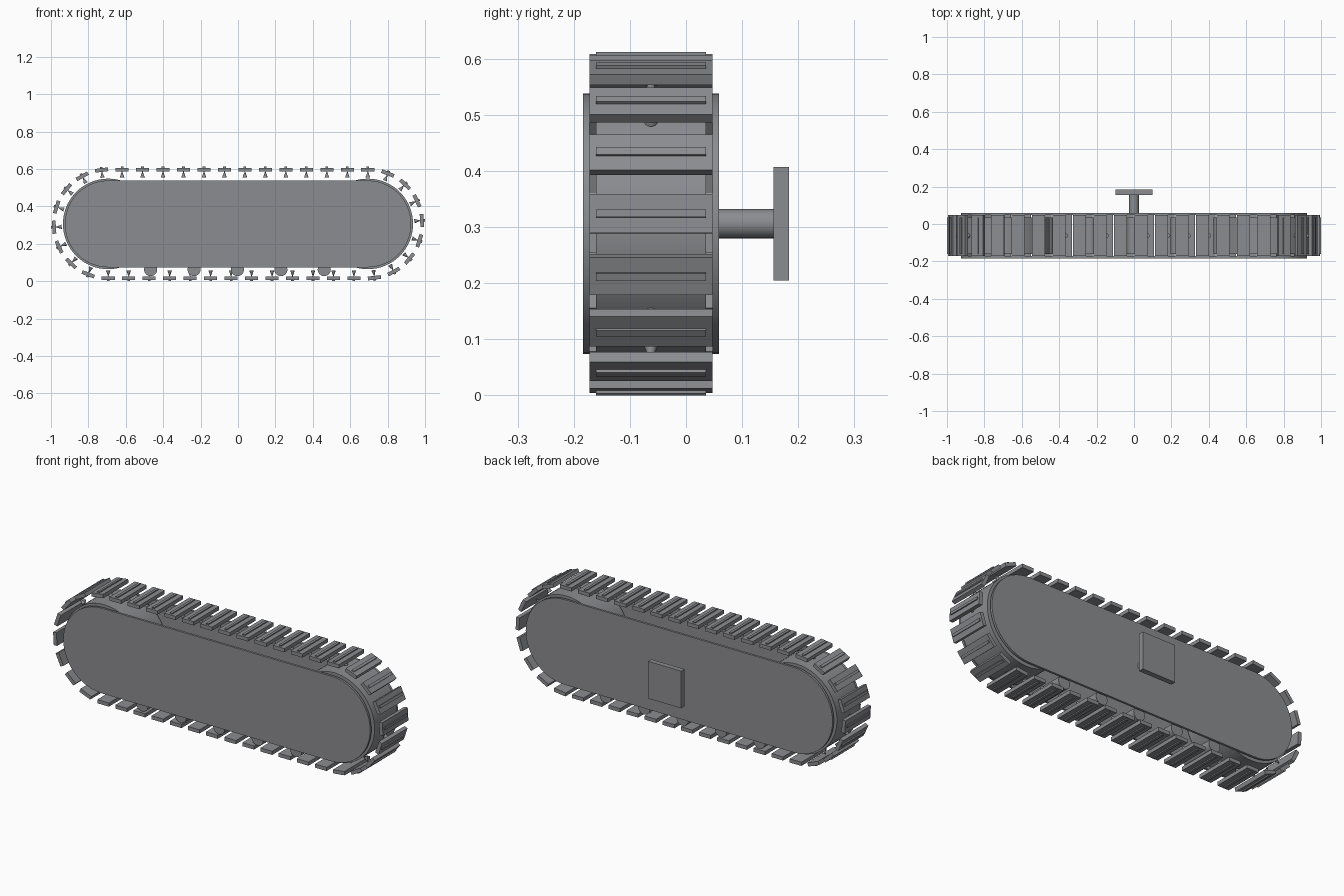
import bpy, bmesh, math
from mathutils import Matrix, Vector

if "Cube" in bpy.data.objects:
    bpy.data.objects.remove(bpy.data.objects["Cube"])

CX, CZ, CY = 0.694, 0.306, -0.0625     # end-wheel x, axis height, track mid-plane
R_TRACK = 0.29
PADS = 42

# Dark steel colour for every part
STEEL = bpy.data.materials.new("dark_steel")
STEEL.diffuse_color = (0.26, 0.265, 0.28, 1)
STEEL.use_nodes = True
STEEL.node_tree.nodes["Principled BSDF"].inputs["Base Color"].default_value = STEEL.diffuse_color


def finish(bm, name, smooth=False):
    bmesh.ops.recalc_face_normals(bm, faces=bm.faces)
    me = bpy.data.meshes.new(name)
    bm.to_mesh(me)
    bm.free()
    me.materials.append(STEEL)
    ob = bpy.data.objects.new(name, me)
    bpy.context.collection.objects.link(ob)
    if smooth:
        bpy.ops.object.select_all(action='DESELECT')
        ob.select_set(True)
        bpy.context.view_layer.objects.active = ob
        bpy.ops.object.shade_smooth_by_angle(angle=math.radians(30))
    return ob


def add_box(bm, size, loc, mat=Matrix()):
    m = mat @ Matrix.Translation(loc) @ Matrix.Diagonal((*size, 1))
    bmesh.ops.create_cube(bm, size=1, matrix=m)


def box(name, size, loc):
    bm = bmesh.new()
    add_box(bm, size, loc)
    return finish(bm, name)


def cylinder(name, r, x, z, y0, y1, seg=32):
    bm = bmesh.new()
    m = Matrix.Translation((x, (y0 + y1) / 2, z)) @ Matrix.Rotation(math.pi / 2, 4, 'X')
    bmesh.ops.create_cone(bm, cap_ends=True, segments=seg, radius1=r, radius2=r,
                          depth=y1 - y0, matrix=m)
    return finish(bm, name, True)


def side_plate(name, y0, y1, r=0.232, n=24):
    bm = bmesh.new()
    vs = []
    for sx, start in ((1, -math.pi / 2), (-1, math.pi / 2)):
        for i in range(n + 1):
            a = start + math.pi * i / n
            vs.append(bm.verts.new((sx * CX + r * math.cos(a), y0, CZ + r * math.sin(a))))
    f = bm.faces.new(vs)
    ext = bmesh.ops.extrude_face_region(bm, geom=[f])
    bmesh.ops.translate(bm, vec=(0, y1 - y0, 0),
                        verts=[v for v in ext['geom'] if isinstance(v, bmesh.types.BMVert)])
    # the extrusion leaves the first cap in place only if kept; make sure both ends are closed
    bmesh.ops.holes_fill(bm, edges=[e for e in bm.edges if e.is_boundary], sides=0)
    return finish(bm, name, True)


def track_point(s):
    # position and clockwise turn along the oval, starting at top centre
    arc, full = math.pi * R_TRACK, 4 * CX + 2 * math.pi * R_TRACK
    s %= full
    if s < CX:
        return s, R_TRACK, 0
    if s < CX + arc:
        a = (s - CX) / R_TRACK
        return CX + R_TRACK * math.sin(a), R_TRACK * math.cos(a), a
    if s < 3 * CX + arc:
        return CX - (s - CX - arc), -R_TRACK, math.pi
    if s < 3 * CX + 2 * arc:
        a = math.pi + (s - 3 * CX - arc) / R_TRACK
        return -CX + R_TRACK * math.sin(a), R_TRACK * math.cos(a), a
    return s - full, R_TRACK, 0


# Side plates
side_plate("outer_side_plate", -0.184, -0.172)
side_plate("inner_side_plate", 0.047, 0.059)

# End wheels and ground rollers
for sx, side in ((-1, "left"), (1, "right")):
    cylinder(side + "_end_wheel", 0.242, sx * CX, CZ, -0.16, 0.036, 64)
for i in range(-2, 3):
    cylinder("ground_roller_%d" % (i + 3), 0.035, 0.232 * i - 0.003, 0.062, -0.16, 0.036)

# Mounting axle and flange
cylinder("mounting_axle", 0.026, 0, CZ, 0.05, 0.16)
box("mounting_flange", (0.2, 0.028, 0.203), (0, 0.17, CZ))

# Track pads with outer cleats and inner guide cones
pads, cones = bmesh.new(), bmesh.new()
step = (4 * CX + 2 * math.pi * R_TRACK) / PADS
for k in range(PADS):
    x, z, a = track_point(0.037 + k * step)
    m = Matrix.Translation((x, CY, CZ + z)) @ Matrix.Rotation(a, 4, 'Y')
    add_box(pads, (0.07, 0.219, 0.02), (0, 0, 0), m)
    add_box(pads, (0.014, 0.196, 0.008), (0, 0, 0.012), m)
    bmesh.ops.create_cone(cones, cap_ends=True, segments=16, radius1=0.012, radius2=0.001,
                          depth=0.032, matrix=m @ Matrix.Translation((0, 0, -0.025)))
finish(pads, "track_pads")
finish(cones, "track_guide_cones", True)
